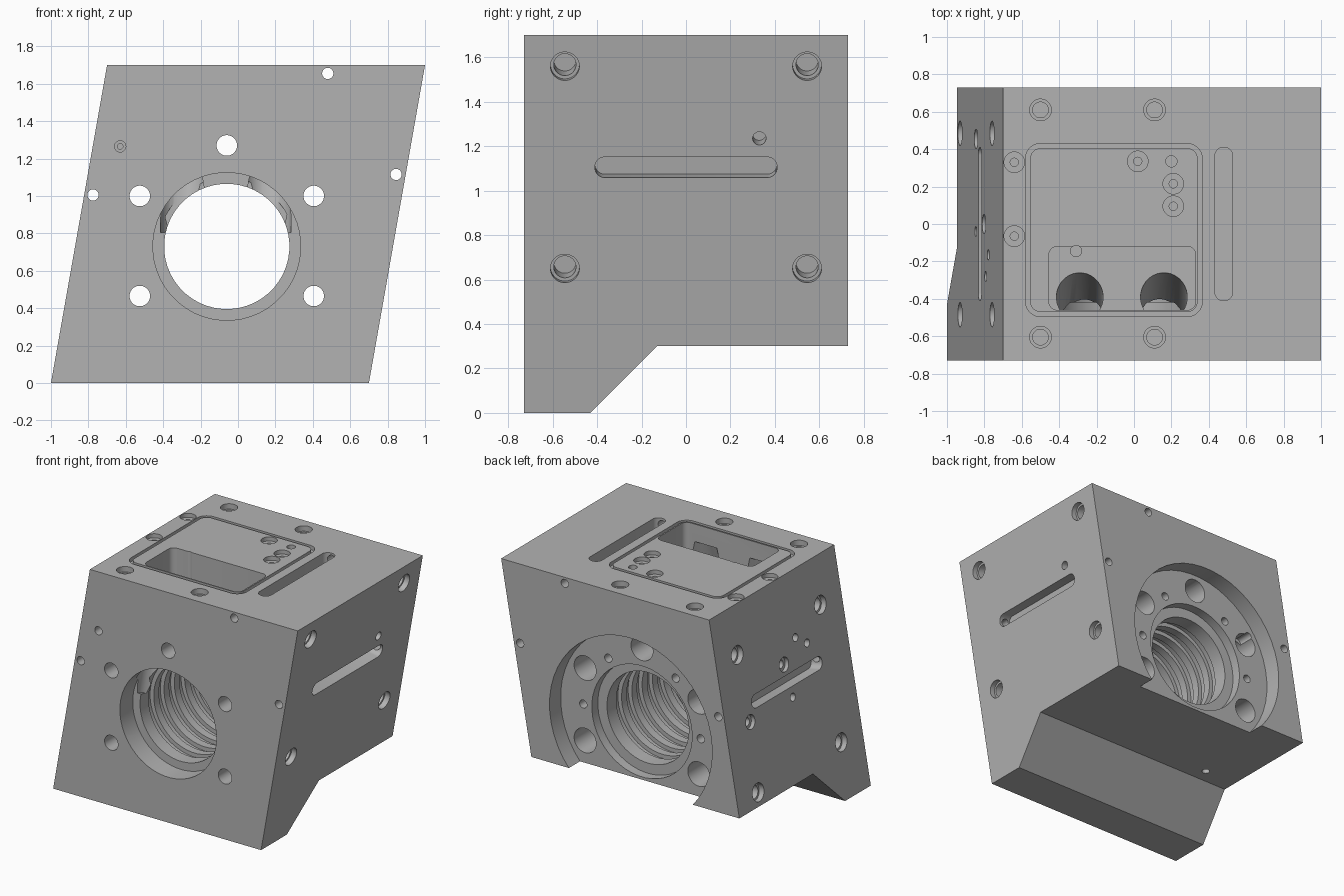
import bpy, bmesh, math
from mathutils import Matrix, Vector

if "Cube" in bpy.data.objects:
    bpy.data.objects.remove(bpy.data.objects["Cube"])

HALF, HEIGHT, LEAN = 0.73, 1.7, 0.3 / 1.7

metal = bpy.data.materials.new("machined_grey")
metal.use_nodes = True
metal.diffuse_color = (0.45, 0.45, 0.45, 1)
metal.node_tree.nodes["Principled BSDF"].inputs["Base Color"].default_value = (0.45, 0.45, 0.45, 1)

cutters = bpy.data.collections.new("cutters")
bpy.context.scene.collection.children.link(cutters)


def skin(name, loops, matrix, collection, closed=False):
    """Join equal-sized loops into a solid, capped or closed on itself."""
    bm = bmesh.new()
    rings = [[bm.verts.new(p) for p in loop] for loop in loops]
    pairs = list(zip(rings, rings[1:])) + ([(rings[-1], rings[0])] if closed else [])
    for a, b in pairs:
        for i in range(len(a)):
            j = (i + 1) % len(a)
            bm.faces.new((a[i], a[j], b[j], b[i]))
    if not closed:
        bm.faces.new(rings[0])
        bm.faces.new(rings[-1])
    bm.transform(matrix)
    bmesh.ops.recalc_face_normals(bm, faces=bm.faces)
    mesh = bpy.data.meshes.new(name)
    bm.to_mesh(mesh)
    bm.free()
    mesh.materials.append(metal)
    obj = bpy.data.objects.new(name, mesh)
    collection.objects.link(obj)
    return obj


def outline(w, h, r, z, n=8):
    """Rounded rectangle; a circle when w = h = 2r."""
    points = []
    for k, (sx, sy) in enumerate([(1, 1), (-1, 1), (-1, -1), (1, -1)]):
        for i in range(n):
            a = (k + (i + 0.5) / n) * math.pi / 2
            points.append((sx * (w / 2 - r) + r * math.cos(a),
                           sy * (h / 2 - r) + r * math.sin(a), z))
    return points


def face_frame(face, u, v):
    """Local frame on a face of the block, with local z pointing outward."""
    slope = Vector((LEAN, 0, 1)).normalized()
    X, Y, Z = Vector((1, 0, 0)), Vector((0, 1, 0)), Vector((0, 0, 1))
    ax, ay, origin = {
        "front": (X, Z, (u, -HALF, v)),
        "back": (-X, Z, (u, HALF, v)),
        "top": (X, Y, (u, v, HEIGHT)),
        "under": (X, -Y, (u, v, 0.3)),
        "right": (Y, slope, (0.7 + LEAN * v, u, v)),
        "left": (-Y, slope, (-1 + LEAN * v, u, v)),
    }[face]
    m = Matrix((ax, ay, ax.cross(ay))).transposed().to_4x4()
    return Matrix.Translation(origin) @ m


def drill(matrix, steps, n=8):
    """Stepped round hole; steps are (radius, depth reached)."""
    loops, top = [], 0.05
    for r, depth in steps:
        loops += [outline(2 * r, 2 * r, r, top, n), outline(2 * r, 2 * r, r, -depth, n)]
        top = -depth
    skin("hole_cutter", loops, matrix, cutters)


def holes(face, spots, steps):
    for u, v in spots:
        drill(face_frame(face, u, v), steps)


def pocket(face, u, v, w, h, r, depth):
    loops = [outline(w, h, r, 0.05), outline(w, h, r, -depth)]
    skin("pocket_cutter", loops, face_frame(face, u, v), cutters)


# Leaning block with a foot along the front
side = [(-HALF, 0), (-0.43, 0), (-0.13, 0.3), (HALF, 0.3), (HALF, HEIGHT), (-HALF, HEIGHT)]
block = skin("leaning_block",
             [[(x + LEAN * z, y, z) for y, z in side] for x in (-1, 0.7)],
             Matrix(), bpy.context.scene.collection)

# Main bore: front recess, ring grooves, rear lip and wide rear recess
CX, CZ = -0.06, 0.73
bore = [(0.395, 0.15)]
for i in range(8):
    start = 0.25 + i * 0.12
    bore += [(0.335, start), (0.365, start + 0.06)]
bore += [(0.335, 1.26), (0.41, 1.33), (0.665, 1.55)]
drill(face_frame("front", CX, CZ), bore, 12)

# Bolt holes around the bore, widened from the back
bolts = [(CX, 1.27)] + [(CX + s * 0.465, z) for s in (-1, 1) for z in (0.465, 1.0)]
holes("front", bolts, [(0.055, 1.55)])
holes("back", bolts, [(0.09, 0.4)])
holes("back", [(CX + 0.48 * math.cos(math.radians(a)), CZ + 0.48 * math.sin(math.radians(a)))
               for a in (0, 55, 125, 180)], [(0.03, 0.25)])
holes("back", [(-0.55, 1.08)], [(0.03, 0.25)])

# Long channels and the blind port on the front
holes("front", [(0.48, 1.655), (0.845, 1.115), (-0.775, 1.005)], [(0.03, 1.55)])
holes("front", [(-0.63, 1.265)], [(0.03, 0.08), (0.015, 0.2)])

# Top: pocket, seal groove, slot and holes
pocket("top", -0.0625, -0.29, 0.785, 0.34, 0.045, 0.2)
skin("seal_groove_cutter",
     [outline(0.945, 0.925, 0.08, 0.05), outline(0.945, 0.925, 0.08, -0.03),
      outline(0.895, 0.875, 0.055, -0.03), outline(0.895, 0.875, 0.055, 0.05)],
     face_frame("top", -0.1075, -0.0325), cutters, closed=True)
pocket("top", 0.48, 0, 0.096, 0.82, 0.047, 0.09)
holes("top", [(x, y) for x in (-0.5, 0.11) for y in (-0.605, 0.61)], [(0.058, 0.04), (0.042, 0.2)])
holes("top", [(0.02, 0.335), (0.21, 0.215), (0.21, 0.095), (-0.64, 0.33), (-0.64, -0.065)],
      [(0.055, 0.03), (0.022, 0.2)])
holes("top", [(0.2, 0.335)], [(0.03, 0.15)])
holes("top", [(-0.31, -0.145)], [(0.03, 0.3)])

# Slanted passages from the pocket into the bore
for x in (-0.29, 0.16):
    tilt = Matrix.Rotation(math.radians(-15.5), 4, "X")
    drill(Matrix.Translation((x, -0.39, 1.5)) @ tilt, [(0.125, 0.72)])

# Right side: slot and mounting holes
pocket("right", 0, 1.105, 0.82, 0.095, 0.046, 0.09)
holes("right", [(y, z) for y in (-0.545, 0.545) for z in (0.65, 1.56)], [(0.065, 0.04), (0.05, 0.16)])
holes("right", [(0.33, 1.235)], [(0.03, 0.12)])

# Left side: slot, mounting holes and small ports
pocket("left", 0, 0.995, 0.82, 0.095, 0.046, 0.09)
holes("left", [(y, z) for y in (-0.485, 0.485) for z in (0.395, 1.365)], [(0.065, 0.04), (0.05, 0.16)])
holes("left", [(0, 1.12), (0.455, 0.88)], [(0.052, 0.03), (0.03, 0.15)])
holes("left", [(-0.165, 1.25), (-0.28, 1.17), (-0.04, 0.875)], [(0.028, 0.15)])

# Underside drain hole
holes("under", [(-0.68, -0.02)], [(0.028, 0.15)])

# Cut everything from the block, then drop the cutters
cut = block.modifiers.new("machining", "BOOLEAN")
cut.operation = "DIFFERENCE"
cut.solver = "EXACT"
cut.operand_type = "COLLECTION"
cut.collection = cutters
for obj in cutters.objects:
    obj.hide_render = True
bpy.context.view_layer.objects.active = block
block.select_set(True)
bpy.ops.object.modifier_apply(modifier=cut.name)
for obj in list(cutters.objects):
    bpy.data.objects.remove(obj)
bpy.data.collections.remove(cutters)
bpy.ops.object.shade_smooth_by_angle(angle=math.radians(30))
